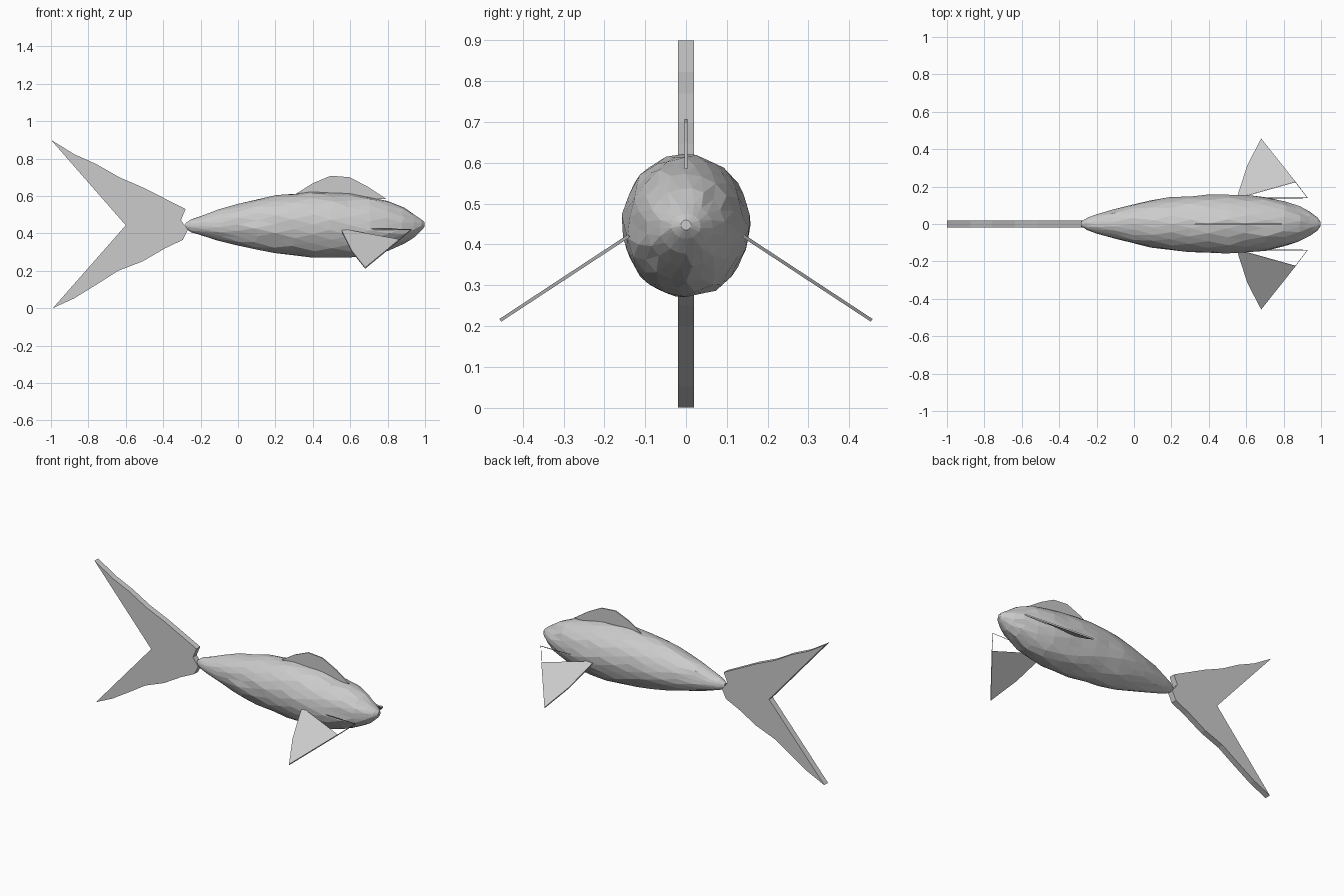
import bpy, bmesh, math, random
from mathutils import Vector

if "Cube" in bpy.data.objects:
    bpy.data.objects.remove(bpy.data.objects["Cube"])

random.seed(4)


def finish(bm, name):
    bmesh.ops.recalc_face_normals(bm, faces=bm.faces)
    mesh = bpy.data.meshes.new(name)
    bm.to_mesh(mesh)
    bm.free()
    obj = bpy.data.objects.new(name, mesh)
    bpy.context.collection.objects.link(obj)
    return obj


def plate(name, outline, thickness):
    """Flat slab in the xz plane, centred on y = 0."""
    bm = bmesh.new()
    face = bm.faces.new([bm.verts.new((x, -thickness / 2, z)) for x, z in outline])
    ext = bmesh.ops.extrude_face_region(bm, geom=[face], use_keep_orig=True)
    moved = [v for v in ext["geom"] if isinstance(v, bmesh.types.BMVert)]
    bmesh.ops.translate(bm, verts=moved, vec=(0, thickness, 0))
    return finish(bm, name)


# Body: faceted loft of oval sections (x, half width, bottom z, top z)
sections = [(-0.28, 0.014, 0.425, 0.455), (-0.25, 0.033, 0.405, 0.475),
            (-0.20, 0.052, 0.39, 0.492), (-0.10, 0.08, 0.36, 0.53),
            (0.0, 0.104, 0.335, 0.56), (0.1, 0.125, 0.314, 0.582),
            (0.2, 0.141, 0.297, 0.602), (0.3, 0.15, 0.284, 0.614),
            (0.4, 0.156, 0.275, 0.62), (0.5, 0.157, 0.271, 0.618),
            (0.6, 0.152, 0.273, 0.61), (0.7, 0.142, 0.285, 0.597),
            (0.8, 0.121, 0.309, 0.572), (0.88, 0.095, 0.343, 0.538),
            (0.94, 0.065, 0.378, 0.502), (0.98, 0.036, 0.415, 0.475),
            (0.997, 0.012, 0.435, 0.46)]
SIDES = 20
bm = bmesh.new()
rings = []
for i, (x, w, lo, hi) in enumerate(sections):
    ring = []
    for k in range(SIDES):
        a = 2 * math.pi * (k + 0.5 * (i % 2)) / SIDES
        r = 1 + random.uniform(-0.025, 0.025)
        dx = random.uniform(-0.012, 0.012) if 2 < i < 14 else 0
        ring.append(bm.verts.new((x + dx, w * r * math.cos(a),
                                  (lo + hi) / 2 + (hi - lo) / 2 * r * math.sin(a))))
    rings.append(ring)
for i, (a, b) in enumerate(zip(rings, rings[1:])):
    for k in range(SIDES):
        n = (k + 1) % SIDES
        if i % 2:
            bm.faces.new((a[k], a[n], b[n]))
            bm.faces.new((a[k], b[n], b[k]))
        else:
            bm.faces.new((a[k], a[n], b[k]))
            bm.faces.new((a[n], b[n], b[k]))
bm.faces.new(rings[0])
bm.faces.new(rings[-1])
finish(bm, "body")

# Forked tail fin
plate("tail_fin", [(-1, 0.9), (-0.875, 0.823), (-0.757, 0.77), (-0.635, 0.70),
                   (-0.51, 0.646), (-0.395, 0.588), (-0.28, 0.53), (-0.305, 0.47),
                   (-0.268, 0.42), (-0.295, 0.365), (-0.39, 0.32), (-0.51, 0.25),
                   (-0.64, 0.2), (-0.75, 0.13), (-0.875, 0.053), (-0.99, 0.0),
                   (-0.6, 0.443)], 0.038)

# Thin dorsal fin
plate("dorsal_fin", [(0.30, 0.605), (0.40, 0.668), (0.496, 0.708), (0.597, 0.70),
                     (0.693, 0.65), (0.79, 0.585), (0.55, 0.585)], 0.008)

# Side fins: drooping slabs with an open wedge at the front root (walls only)
outline = [(0.553, 0.138), (0.558, 0.165), (0.607, 0.315), (0.68, 0.455),
           (0.863, 0.225), (0.927, 0.14)]
for side, name in ((-1, "right_side_fin"), (1, "left_side_fin")):
    bm = bmesh.new()
    layers = []
    for t in (-0.004, 0.004):
        offset = Vector((0, side * 0.55, 0.835)) * t
        layers.append([bm.verts.new(Vector((x, side * y, 0.421 - 0.657 * (y - 0.14))) + offset)
                       for x, y in outline])
    for layer in layers:
        bm.faces.new(layer[:5])
    for k in range(6):
        n = (k + 1) % 6
        bm.faces.new((layers[0][k], layers[0][n], layers[1][n], layers[1][k]))
    finish(bm, name)
